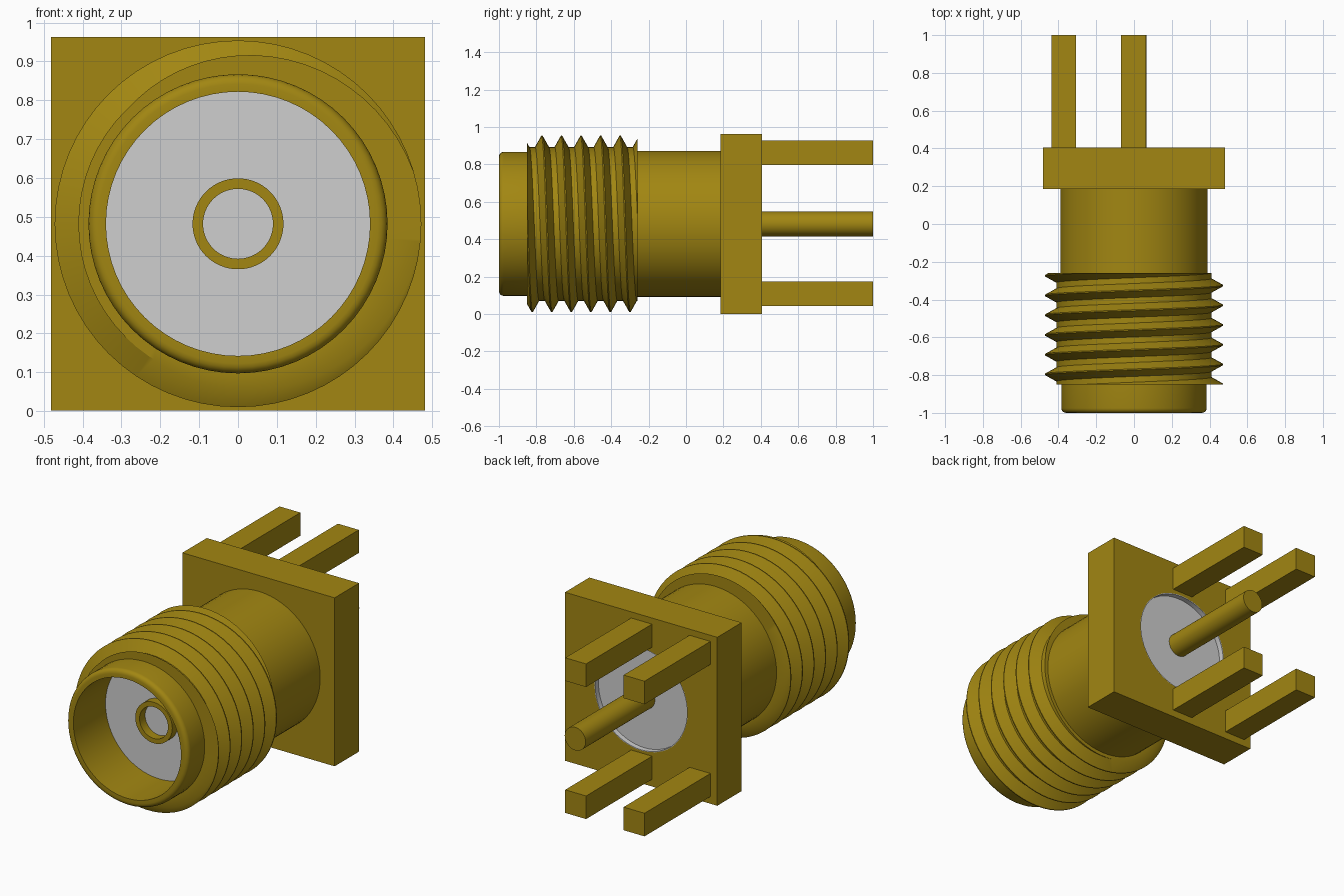
import bpy, bmesh, math

cube = bpy.data.objects.get("Cube")
if cube:
    bpy.data.objects.remove(cube, do_unlink=True)

CZ = 0.482          # height of the connector axis
SEG = 64            # segments around the axis


def material(name, rgb):
    m = bpy.data.materials.new(name)
    m.use_nodes = True
    m.diffuse_color = (*rgb, 1)
    m.node_tree.nodes["Principled BSDF"].inputs["Base Color"].default_value = (*rgb, 1)
    return m


gold = material("gold", (0.36, 0.24, 0.006))
white = material("insulator_grey", (0.62, 0.62, 0.62))


def finish(bm, name, mat, smooth=True):
    me = bpy.data.meshes.new(name)
    bm.to_mesh(me)
    bm.free()
    ob = bpy.data.objects.new(name, me)
    bpy.context.collection.objects.link(ob)
    me.materials.append(mat)
    if smooth:
        bpy.ops.object.select_all(action='DESELECT')
        ob.select_set(True)
        bpy.context.view_layer.objects.active = ob
        bpy.ops.object.shade_smooth_by_angle(angle=math.radians(30))
    return ob


def axis_point(r, a, y):
    return (r * math.sin(a), y, CZ + r * math.cos(a))


def lathe(name, profile, mat, closed=False, square=(), smooth=True):
    """Spin (radius, y) points about the y axis; indices in square give square rings."""
    bm = bmesh.new()
    rings = []
    for i, (r, y) in enumerate(profile):
        ring = []
        for k in range(SEG):
            a = 2 * math.pi * k / SEG
            s = 1 / max(abs(math.sin(a)), abs(math.cos(a))) if i in square else 1
            ring.append(bm.verts.new(axis_point(r * s, a, y)))
        rings.append(ring)
    pairs = list(zip(rings, rings[1:])) + ([(rings[-1], rings[0])] if closed else [])
    for p, q in pairs:
        for k in range(SEG):
            n = (k + 1) % SEG
            bm.faces.new((p[k], p[n], q[n], q[k]))
    bmesh.ops.remove_doubles(bm, verts=bm.verts, dist=1e-5)
    bmesh.ops.recalc_face_normals(bm, faces=bm.faces)
    return finish(bm, name, mat, smooth)


def box(name, lo, hi, mat):
    bm = bmesh.new()
    bmesh.ops.create_cube(bm, size=1)
    for v in bm.verts:
        v.co = [(l + h) / 2 + c * (h - l) for c, l, h in zip(v.co, lo, hi)]
    return finish(bm, name, mat, smooth=False)


# Barrel: open tube with a rounded front lip
F = 0.025
lip = [(0.385 - F + F * math.sin(t), -1 + F - F * math.cos(t))
       for t in [math.pi / 8 * i for i in range(5)]]
lathe("barrel", [(0.34, -0.5), (0.34, -1)] + lip +
      [(0.385, -0.80), (0.39, -0.80), (0.39, 0.2), (0.30, 0.2), (0.30, -0.5)],
      gold, closed=True)

# Square flange with a round hole
lathe("flange", [(0.294, 0.185), (0.481, 0.185), (0.481, 0.405), (0.294, 0.405)],
      gold, closed=True, square=(1, 2))

# Insulator core, slightly recessed at the back
lathe("insulator", [(0, -0.71), (0.342, -0.71), (0.342, -0.45), (0.295, -0.45),
                    (0.295, 0.405), (0.290, 0.405), (0.290, 0.375), (0, 0.375)], white)

# Centre contact: socket at the front, round pin at the back
lathe("centre_contact", [(0, -0.50), (0.09, -0.50), (0.09, -0.76), (0.117, -0.76),
                         (0.117, -0.60), (0.066, -0.60), (0.066, 1), (0, 1)], gold)


# Screw thread: helical sheet trimmed flat at both ends
def thread():
    pitch, root, crest = 0.1045, 0.411, 0.472
    section = [(-0.037, root), (-0.003, crest), (0.003, crest), (0.037, root)]
    bm = bmesh.new()
    rows = []
    for i in range(-3 * SEG, 7 * SEG + 1):
        a = 2 * math.pi * i / SEG
        y = -0.77 + pitch * i / SEG
        rows.append([bm.verts.new(axis_point(r, a, y + d)) for d, r in section])
    for i in range(len(rows) - 1):
        p, q = rows[i], rows[i + 1]
        for j in range(3):
            bm.faces.new((p[j], p[j + 1], q[j + 1], q[j]))
        if i + SEG + 1 < len(rows):
            bm.faces.new((p[3], rows[i + SEG][0], rows[i + SEG + 1][0], q[3]))
    for y, n in ((-0.85, -1), (-0.26, 1)):
        bmesh.ops.bisect_plane(bm, geom=bm.verts[:] + bm.edges[:] + bm.faces[:],
                               plane_co=(0, y, 0), plane_no=(0, n, 0), clear_outer=True)
    # end faces run inward to the barrel
    rim = [e for e in bm.edges if e.is_boundary]
    new = bmesh.ops.extrude_edge_only(bm, edges=rim)["geom"]
    for v in new:
        if isinstance(v, bmesh.types.BMVert):
            r = math.hypot(v.co.x, v.co.z - CZ)
            v.co.x *= 0.38 / r
            v.co.z = CZ + (v.co.z - CZ) * 0.38 / r
    bmesh.ops.recalc_face_normals(bm, faces=bm.faces)
    out = 0
    for f in bm.faces:
        c = f.calc_center_median()
        out += f.normal.x * c.x + f.normal.z * (c.z - CZ)
    if out < 0:
        bmesh.ops.reverse_faces(bm, faces=bm.faces)
    finish(bm, "screw_thread", gold)


thread()

# Four square mounting legs
for side, x in (("right", -0.372), ("middle", -0.003)):
    for level, z in (("lower", 0.108), ("upper", 0.862)):
        h = 0.066
        box(f"{level}_{side}_leg", (x - h, 0.39, z - h), (x + h, 1, z + h), gold)
